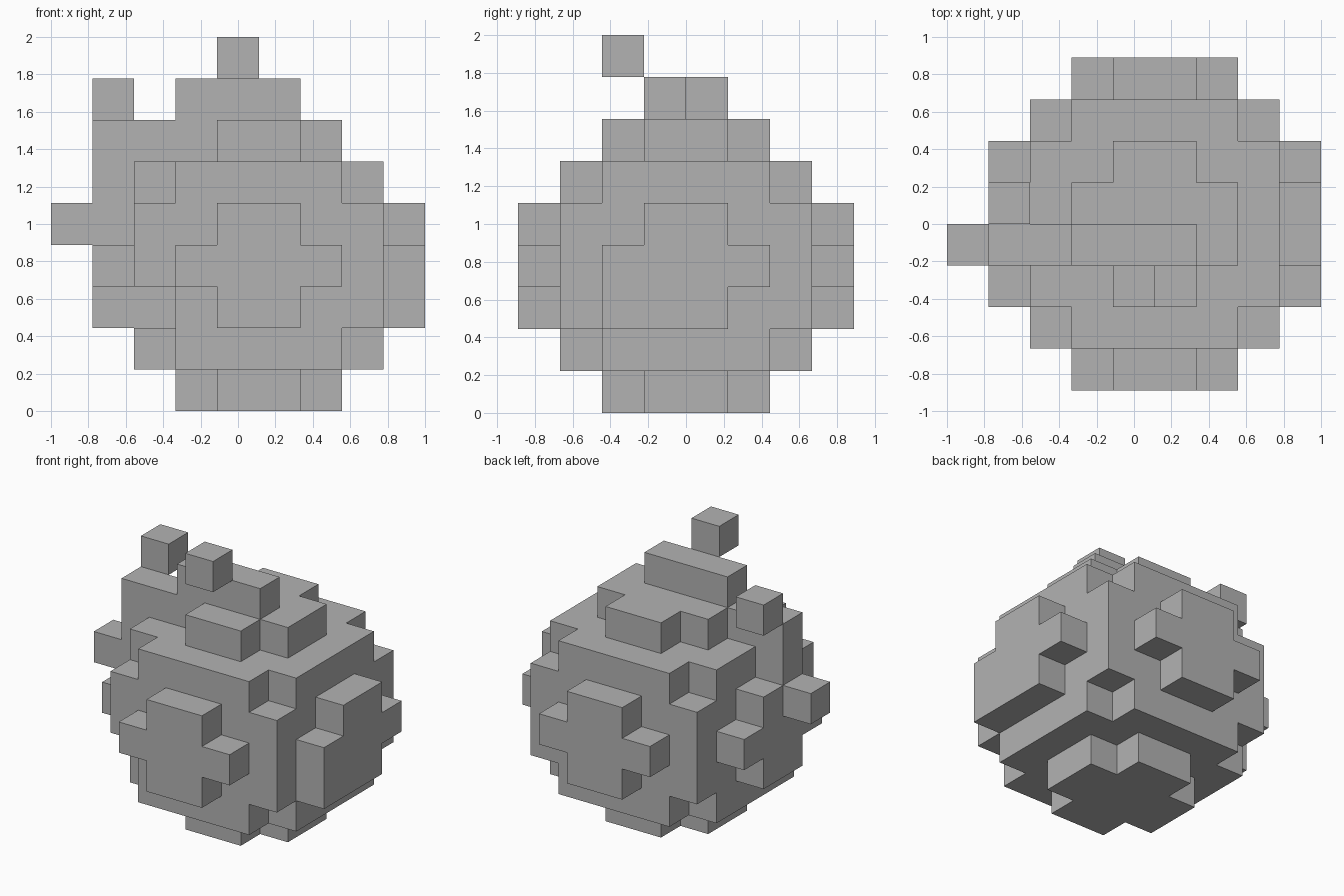
import bpy, bmesh
from mathutils import Vector

old = bpy.data.objects.get("Cube")
if old:
    bpy.data.objects.remove(old, do_unlink=True)

U = 2 / 9                                # edge of one block
ORIGIN = Vector((-1, -4 * U, 0))

grey = bpy.data.materials.new("plain_grey")
grey.use_nodes = True
grey.diffuse_color = (0.45, 0.45, 0.45, 1)
bsdf = next(n for n in grey.node_tree.nodes if n.type == 'BSDF_PRINCIPLED')
bsdf.inputs["Base Color"].default_value = grey.diffuse_color


def block(x, y, z):
    """Cells of a box; each argument is an inclusive (first, last) range."""
    return {(i, j, k) for i in range(x[0], x[1] + 1)
            for j in range(y[0], y[1] + 1) for k in range(z[0], z[1] + 1)}


parts = {}

# Round body: a box without its eight corners and with a chipped lower edge
corners = {(i, j, k) for i in (2, 7) for j in (1, 6) for k in (1, 5)}
chip = block((2, 2), (1, 2), (2, 2))
parts["body"] = block((2, 7), (1, 6), (1, 5)) - corners - chip

# Cross-shaped pads on the front and back
for name, j in (("front_pad", 0), ("back_pad", 7)):
    parts[name] = block((4, 5), (j, j), (2, 4)) | block((3, 6), (j, j), (3, 3))

# Side pads
for name, i in (("right_pad", 1), ("left_pad", 8)):
    parts[name] = block((i, i), (3, 4), (2, 4)) | block((i, i), (2, 5), (3, 3))
parts["left_pad"].add((8, 2, 2))

# Cross-shaped base and crown
for name, k in (("base", 0), ("crown", 6)):
    parts[name] = block((4, 5), (2, 5), (k, k)) | block((3, 6), (3, 4), (k, k))

# Ridge, arm and loose blocks
parts["top_ridge"] = block((3, 5), (3, 3), (7, 7))
parts["shoulder"] = block((1, 2), (3, 3), (6, 6)) | {(1, 3, 5)}
parts["side_knob"] = {(0, 3, 4)}
parts["shoulder_block"] = {(1, 4, 7)}
parts["top_block"] = {(4, 2, 8)}

solid = set().union(*parts.values())


def build(name, cells):
    """Make the outer skin of a part, leaving out faces shared with others."""
    bm = bmesh.new()
    for cell in cells:
        for axis in range(3):
            for side in (0, 1):
                near = list(cell)
                near[axis] += 2 * side - 1
                if tuple(near) in solid:
                    continue
                a, b = (axis + 1) % 3, (axis + 2) % 3
                ring = []
                for da, db in ((0, 0), (1, 0), (1, 1), (0, 1)):
                    p = Vector(cell)
                    p[axis] += side
                    p[a] += da
                    p[b] += db
                    ring.append(bm.verts.new(ORIGIN + p * U))
                bm.faces.new(ring if side else ring[::-1])
    bmesh.ops.remove_doubles(bm, verts=bm.verts[:], dist=U / 100)
    bmesh.ops.dissolve_limit(bm, angle_limit=0.01, verts=bm.verts[:],
                             edges=bm.edges[:])
    mesh = bpy.data.meshes.new(name)
    bm.to_mesh(mesh)
    bm.free()
    mesh.materials.append(grey)
    bpy.context.collection.objects.link(bpy.data.objects.new(name, mesh))


for part, cells in parts.items():
    build(part, cells)
